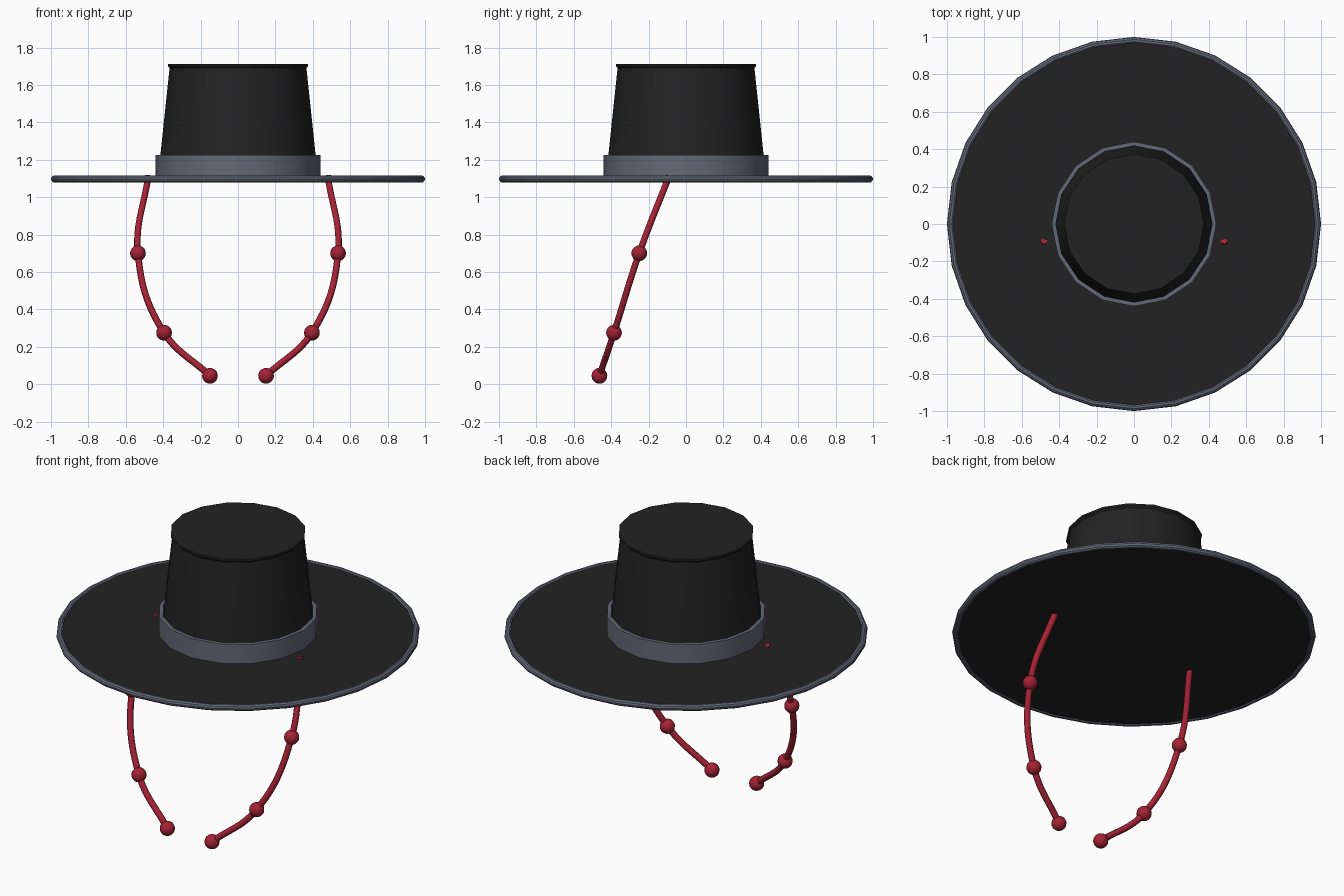
import bpy, bmesh
from math import cos, sin, tau, radians

cube = bpy.data.objects.get("Cube")
if cube:
    bpy.data.objects.remove(cube, do_unlink=True)


def material(name, rgb):
    mat = bpy.data.materials.new(name)
    mat.use_nodes = True
    mat.diffuse_color = (*rgb, 1)
    mat.node_tree.nodes["Principled BSDF"].inputs["Base Color"].default_value = (*rgb, 1)
    return mat


BLACK = material("black felt", (0.016, 0.016, 0.016))
GREY = material("slate grey ribbon", (0.125, 0.14, 0.18))
RED = material("crimson cord", (0.38, 0.016, 0.036))


def add_mesh(name, bm, mat):
    bmesh.ops.recalc_face_normals(bm, faces=bm.faces)
    mesh = bpy.data.meshes.new(name)
    bm.to_mesh(mesh)
    bm.free()
    obj = bpy.data.objects.new(name, mesh)
    bpy.context.collection.objects.link(obj)
    mesh.materials.append(mat)
    bpy.ops.object.select_all(action='DESELECT')
    obj.select_set(True)
    bpy.context.view_layer.objects.active = obj
    bpy.ops.object.shade_smooth_by_angle(angle=radians(35))
    return obj


def lathe(name, profile, sides, mat, ring=False):
    """Turn (radius, z) points about z; a ring closes on itself, else ends are capped."""
    bm = bmesh.new()
    loops = [[bm.verts.new((r * cos(tau * i / sides), r * sin(tau * i / sides), z))
              for i in range(sides)] for r, z in profile]
    pairs = list(zip(loops, loops[1:]))
    if ring:
        pairs.append((loops[-1], loops[0]))
    else:
        bm.faces.new(loops[0])
        bm.faces.new(loops[-1])
    for a, b in pairs:
        for i in range(sides):
            j = (i + 1) % sides
            bm.faces.new((a[i], a[j], b[j], b[i]))
    return add_mesh(name, bm, mat)


# Hat body
lathe("brim", [(0.98, 1.084), (0.98, 1.11)], 28, BLACK)
lathe("crown", [(0.425, 1.10), (0.415, 1.225), (0.366, 1.69), (0.374, 1.70), (0.374, 1.712)],
      16, BLACK)

# Ribbon band and rounded brim edging
lathe("hat_band", [(0.44, 1.105), (0.44, 1.226), (0.418, 1.226), (0.418, 1.105)],
      16, GREY, ring=True)
edge = [(0.981 + 0.019 * cos(tau * k / 10), 1.097 + 0.019 * sin(tau * k / 10)) for k in range(10)]
lathe("brim_edging", edge, 28, GREY, ring=True)

# Chin cords with beads, mirrored left and right
CORD = [(0.48, -0.09, 1.113), (0.535, -0.25, 0.70), (0.395, -0.385, 0.275), (0.15, -0.463, 0.045)]
for side, sign in (("left", 1), ("right", -1)):
    points = [(sign * x, y, z) for x, y, z in CORD]
    curve = bpy.data.curves.new(side + "_cord", 'CURVE')
    curve.dimensions = '3D'
    curve.bevel_depth = 0.018
    curve.bevel_resolution = 2
    curve.use_fill_caps = True
    spline = curve.splines.new('BEZIER')
    spline.bezier_points.add(len(points) - 1)
    for bp, p in zip(spline.bezier_points, points):
        bp.co = p
        bp.handle_left_type = bp.handle_right_type = 'AUTO'
    curve.materials.append(RED)
    cord = bpy.data.objects.new(side + "_cord", curve)
    bpy.context.collection.objects.link(cord)

    for label, p in zip(("upper", "middle", "end"), points[1:]):
        bm = bmesh.new()
        bmesh.ops.create_uvsphere(bm, u_segments=16, v_segments=10, radius=0.042)
        bmesh.ops.translate(bm, vec=p, verts=bm.verts)
        add_mesh(f"{side}_{label}_bead", bm, RED)
